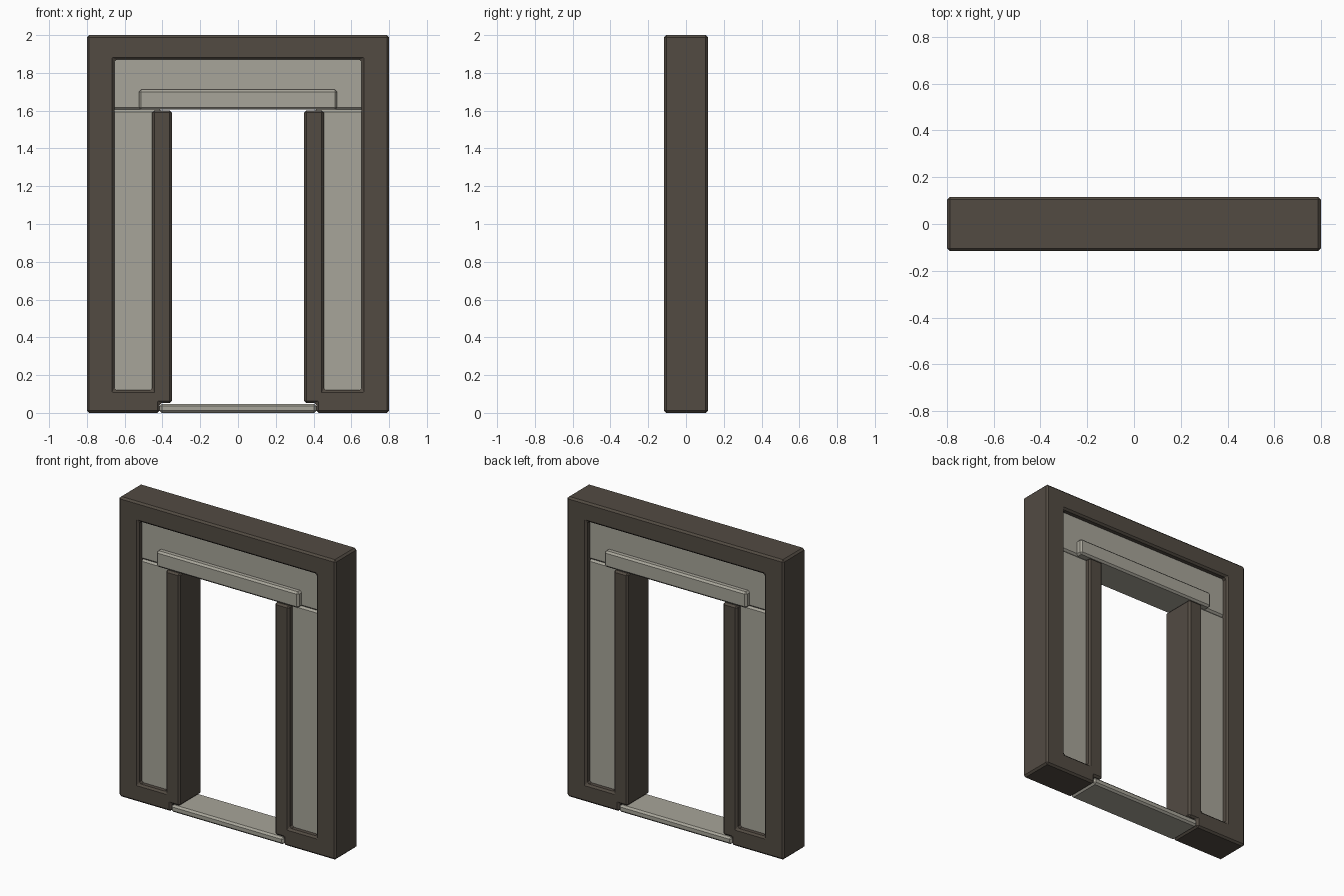
import bpy, bmesh

if "Cube" in bpy.data.objects:
    bpy.data.objects.remove(bpy.data.objects["Cube"])

DEPTH = 0.116   # half depth of the whole frame
BEVEL = 0.012


def material(name, rgb):
    m = bpy.data.materials.new(name)
    m.diffuse_color = (*rgb, 1)
    m.use_nodes = True
    m.node_tree.nodes["Principled BSDF"].inputs["Base Color"].default_value = m.diffuse_color
    return m


dark = material("dark_wood", (0.085, 0.07, 0.055))
light = material("pale_panel", (0.39, 0.375, 0.32))


def extrude_profile(name, points, half_depth, mat):
    """Front (x, z) outline extruded through y, with chamfered edges."""
    bm = bmesh.new()
    face = bm.faces.new([bm.verts.new((x, -half_depth, z)) for x, z in points])
    ext = bmesh.ops.extrude_face_region(bm, geom=[face])
    verts = [g for g in ext["geom"] if isinstance(g, bmesh.types.BMVert)]
    bmesh.ops.translate(bm, verts=verts, vec=(0, 2 * half_depth, 0))
    bmesh.ops.recalc_face_normals(bm, faces=bm.faces)
    bmesh.ops.bevel(bm, geom=bm.edges[:], offset=BEVEL, segments=1,
                    profile=0.5, affect='EDGES')
    mesh = bpy.data.meshes.new(name)
    bm.to_mesh(mesh)
    bm.free()
    mesh.materials.append(mat)
    obj = bpy.data.objects.new(name, mesh)
    bpy.context.collection.objects.link(obj)
    return obj


def box(name, x0, x1, z0, z1, half_depth, mat):
    return extrude_profile(name, [(x0, z0), (x1, z0), (x1, z1), (x0, z1)],
                           half_depth, mat)


# Outer frame, bottom rails and inner jambs as one mirrored outline
right = [(0.8, 2.0), (0.8, 0.0), (0.415, 0.0), (0.415, 0.052), (0.35, 0.052),
         (0.35, 1.602), (0.455, 1.602), (0.455, 0.12), (0.655, 0.12), (0.655, 1.87)]
left = [(-x, z) for x, z in reversed(right)]
extrude_profile("door_frame", right + left, DEPTH, dark)

# Recessed side panels
for side, s in (("left", -1), ("right", 1)):
    x0, x1 = sorted((s * 0.4, s * 0.7))
    box(side + "_side_panel", x0, x1, 0.06, 1.605, 0.078, light)

# Panel above the opening and the raised bar across both faces
box("top_panel", -0.7, 0.7, 1.605, 1.92, 0.078, light)
box("lintel_bar", -0.525, 0.525, 1.605, 1.712, DEPTH, light)

# Threshold between the jamb feet
box("threshold", -0.415, 0.415, 0.0, 0.048, DEPTH, light)
